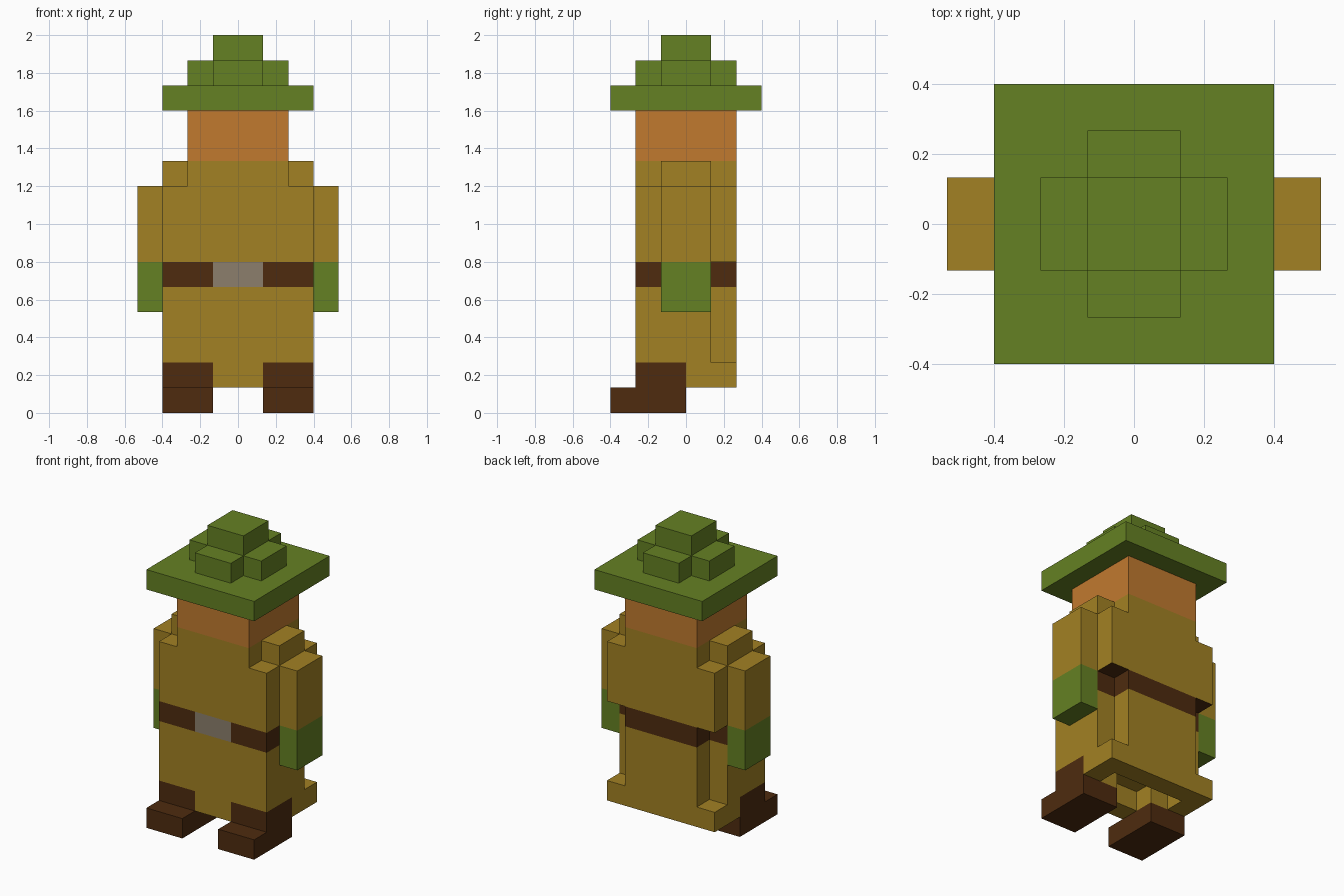
import bpy
import bmesh

cube = bpy.data.objects.get("Cube")
if cube:
    bpy.data.objects.remove(cube, do_unlink=True)

U = 2 / 15  # size of one block


def srgb(c):
    c /= 255
    return c / 12.92 if c <= 0.04045 else ((c + 0.055) / 1.055) ** 2.4


def material(name, r, g, b):
    col = (srgb(r), srgb(g), srgb(b), 1)
    m = bpy.data.materials.new(name)
    m.use_nodes = True
    m.diffuse_color = col
    bsdf = m.node_tree.nodes["Principled BSDF"]
    bsdf.inputs["Base Color"].default_value = col
    bsdf.inputs["Roughness"].default_value = 0.9
    return m


GOLD = material("ochre_cloth", 162, 129, 35)
GREEN = material("leaf_green", 101, 129, 35)
SKIN = material("orange_skin", 193, 122, 47)
BROWN = material("dark_leather", 78, 43, 15)
GREY = material("buckle_grey", 140, 127, 108)


def prism(name, outline, z0, z1, mats, rule=None):
    """Extrude an outline (in blocks) from z0 to z1; rule(normal, centre) picks the material slot."""
    bm = bmesh.new()
    base = bm.faces.new([bm.verts.new((x, y, z0)) for x, y in outline])
    top = bmesh.ops.extrude_face_region(bm, geom=[base])["geom"]
    for v in top:
        if isinstance(v, bmesh.types.BMVert):
            v.co.z = z1
    bmesh.ops.recalc_face_normals(bm, faces=bm.faces)
    bm.normal_update()
    if rule:
        for f in bm.faces:
            f.material_index = rule(f.normal, f.calc_center_median())
    bmesh.ops.scale(bm, vec=(U, U, U), verts=bm.verts)
    mesh = bpy.data.meshes.new(name)
    bm.to_mesh(mesh)
    bm.free()
    for m in mats:
        mesh.materials.append(m)
    ob = bpy.data.objects.new(name, mesh)
    bpy.context.collection.objects.link(ob)
    return ob


def rect(x0, x1, y0, y1):
    return [(x0, y0), (x1, y0), (x1, y1), (x0, y1)]


def box(name, x0, x1, y0, y1, z0, z1, mats, rule=None):
    return prism(name, rect(x0, x1, y0, y1), z0, z1, mats, rule)


# Waist plan with notched back corners; extra front points bound the buckle
waist = [(-3, -2), (-1, -2), (1, -2), (3, -2), (3, 1), (2, 1),
         (2, 2), (-2, 2), (-2, 1), (-3, 1)]

# Coat skirt, with a hollow hem behind the legs
prism("skirt", waist, 2, 5, [GOLD])
prism("skirt_hem", [(-3, 2), (-3, 0), (-2, 0), (-2, 1), (2, 1), (2, 0), (3, 0), (3, 2)],
      1, 2, [GOLD])
box("skirt_front_panel", -1, 1, -2, -1, 1, 2, [GOLD])

# Belt with the buckle on the middle front face
prism("belt", waist, 5, 6, [BROWN, GREY],
      lambda n, c: int(n.y < -0.5 and abs(c.x) < 0.5))

# Coat top, its underside leather coloured over the belt notches
box("coat", -3, 3, -2, 2, 6, 9, [GOLD, BROWN], lambda n, c: int(n.z < -0.5))
box("collar", -2, 2, -2, 2, 9, 10, [GOLD])

# Paired parts
for side, s in (("left", 1), ("right", -1)):
    def pair(name, x0, x1, *args):
        return box(side + "_" + name, min(s * x0, s * x1), max(s * x0, s * x1), *args)

    pair("shoulder", 2, 3, -1, 1, 9, 10, [GOLD])
    pair("sleeve", 3, 4, -1, 1, 6, 9, [GOLD])
    pair("hand", 3, 4, -1, 1, 4, 6, [GREEN])
    # Boot shaft: leather on the front and outside, cloth within the skirt
    pair("boot_shaft", 1, 3, -2, 0, 1, 2, [GOLD, BROWN],
         lambda n, c: int(n.y < -0.5 or n.x * s > 0.5))
    pair("boot_foot", 1, 3, -3, 0, 0, 1, [BROWN])

# Head and stepped hat
box("head", -2, 2, -2, 2, 10, 12, [SKIN])
box("hat_brim", -3, 3, -3, 3, 12, 13, [GREEN])
cross = [(-1, -2), (1, -2), (1, -1), (2, -1), (2, 1), (1, 1),
         (1, 2), (-1, 2), (-1, 1), (-2, 1), (-2, -1), (-1, -1)]
prism("hat_crown", cross, 13, 14, [GREEN])
box("hat_top", -1, 1, -1, 1, 14, 15, [GREEN])
